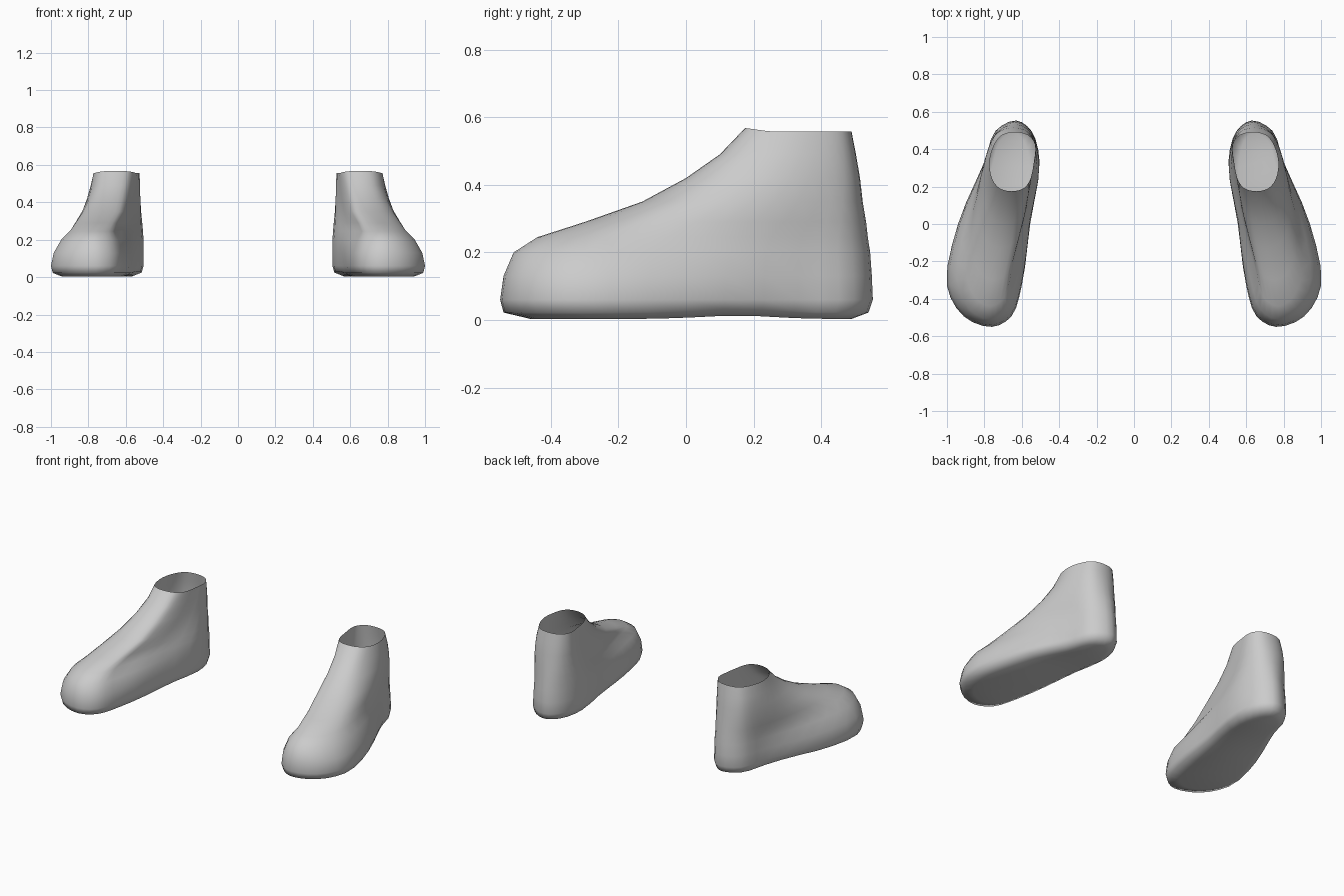
import bpy, bmesh, math
from mathutils import Vector

if "Cube" in bpy.data.objects:
    bpy.data.objects.remove(bpy.data.objects["Cube"])

# Horizontal slices of one shoe:
# z, front y, back y, toe x, inner x (ball, mid, heel), outer x (heel, mid, ball), heel x
LEVELS = [
    (.003, -.46, .49, .77, .65, .60, .56, .76, .88, .94, .64),
    (.022, -.54, .54, .76, .61, .56, .515, .795, .93, .99, .63),
    (.06, -.55, .553, .76, .60, .555, .505, .80, .94, 1.0, .63),
    (.13, -.54, .55, .765, .603, .555, .505, .797, .93, .985, .63),
    (.20, -.51, .545, .77, .625, .558, .505, .793, .895, .945, .63),
    (.245, -.44, .538, .77, .65, .568, .508, .79, .868, .90, .63),
    (.29, -.30, .533, .75, .63, .563, .512, .788, .848, .868, .63),
    (.35, -.13, .523, .71, .597, .555, .518, .783, .827, .828, .635),
    (.42, .0, .515, .69, .583, .545, .522, .775, .807, .792, .64),
    (.49, .10, .503, .67, .57, .538, .525, .763, .787, .767, .64),
    (.557, .175, .49, .655, .555, .535, .53, .745, .772, .757, .635),
]
STEPS = 3


def outline(level):
    """Closed smooth loop through the control points of one slice."""
    z, ya, yb, fx, ib, im, ih, oh, om, ob, hx = level
    y = lambda t: ya + (yb - ya) * t
    pts = [(fx, ya), (fx + .65 * (ib - fx), y(.05)), (ib, y(.2)), (im, y(.5)),
           (ih, y(.8)), (hx + .65 * (ih - hx), y(.95)), (hx, yb),
           (hx + .65 * (oh - hx), y(.95)), (oh, y(.8)), (om, y(.5)),
           (ob, y(.2)), (fx + .62 * (ob - fx), y(.05))]
    pts = [Vector(p) for p in pts]
    n, loop = len(pts), []
    for i in range(n):
        p0, p1, p2, p3 = (pts[(i + k) % n] for k in (-1, 0, 1, 2))
        # non-uniform tangents keep the tight ends from overshooting
        a, b, c = ((q - p).length ** .5 for p, q in ((p0, p1), (p1, p2), (p2, p3)))
        m1 = b * ((p1 - p0) / a - (p2 - p0) / (a + b) + (p2 - p1) / b)
        m2 = b * ((p2 - p1) / b - (p3 - p1) / (b + c) + (p3 - p2) / c)
        for s in range(STEPS):
            t = s / STEPS
            v = ((2 * t**3 - 3 * t**2 + 1) * p1 + (t**3 - 2 * t**2 + t) * m1
                 + (3 * t**2 - 2 * t**3) * p2 + (t**3 - t**2) * m2)
            # raised arch under the foot, small lip at the front of the collar
            dz = .01 * math.exp(-((v.y - .15) / .15) ** 2) if z < .05 else 0
            if z > .55:
                dz = .011 * max(0, 1 - (v.y - .175) / .08)
            loop.append((v.x, v.y, z + dz))
    return loop


def shoe(name, side):
    bm = bmesh.new()
    rings = [[bm.verts.new((side * x, y, z)) for x, y, z in outline(l)] for l in LEVELS]
    n = len(rings[0])
    # upper, left open at the collar
    for lo, hi in zip(rings, rings[1:]):
        for i in range(n):
            j = (i + 1) % n
            bm.faces.new((lo[i], lo[j], hi[j], hi[i]))
    # sole: strips across the bottom ring from toe to heel
    b = rings[0]
    h = n // 2
    for i in range(h):
        f = [b[i], b[i + 1], b[(n - i - 1) % n], b[(n - i) % n]]
        bm.faces.new(list(dict.fromkeys(f)))
    # outward normals: the sole must face down
    bmesh.ops.recalc_face_normals(bm, faces=bm.faces)
    bm.normal_update()
    bm.faces.ensure_lookup_table()
    if bm.faces[-h // 2].normal.z > 0:
        bmesh.ops.reverse_faces(bm, faces=bm.faces)
    for f in bm.faces:
        f.smooth = True
    me = bpy.data.meshes.new(name)
    bm.to_mesh(me)
    bm.free()
    bpy.context.collection.objects.link(bpy.data.objects.new(name, me))


shoe("left_shoe", 1)
shoe("right_shoe", -1)
